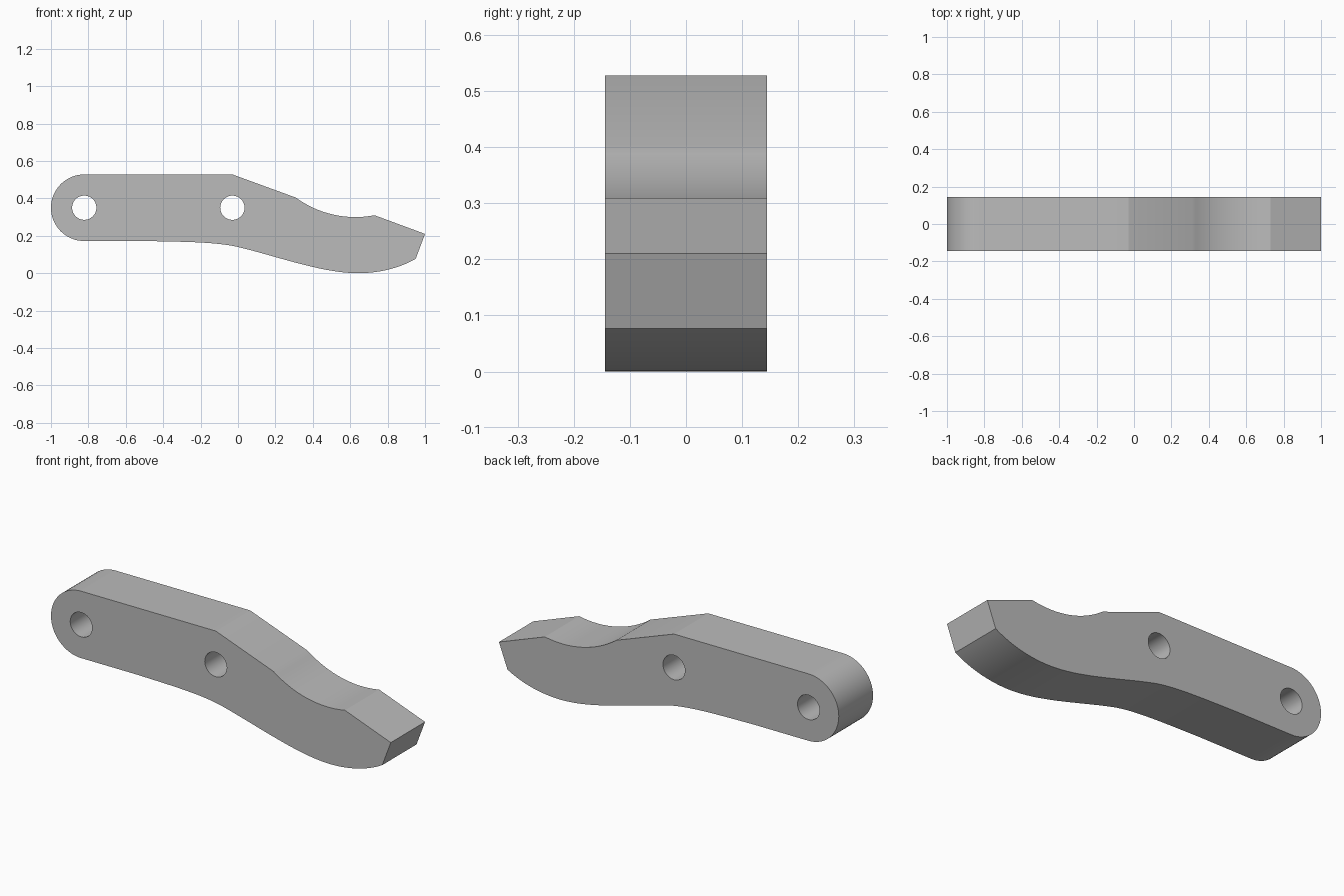
import bpy
import bmesh
from math import cos, sin, pi, atan2
from mathutils import Vector
from mathutils.geometry import interpolate_bezier

cube = bpy.data.objects.get("Cube")
if cube:
    bpy.data.objects.remove(cube, do_unlink=True)

HALF_WIDTH = 0.144
PIVOTS = [(-0.822, 0.35), (-0.03, 0.35)]
HOLE_RADIUS = 0.065


def arc(cx, cz, r, a0, a1, n):
    """Points on a circle from angle a0 to a1, ends included."""
    angles = [a0 + (a1 - a0) * i / n for i in range(n + 1)]
    return [(cx + r * cos(a), cz + r * sin(a)) for a in angles]


def bezier(p0, h0, h1, p1, n=16):
    """Points on a curve, without its first point."""
    pts = interpolate_bezier(Vector(p0), Vector(h0), Vector(h1), Vector(p1), n)
    return [tuple(p[:2]) for p in pts[1:]]


# Outline, clockwise: round end, straight top, scooped notch, tip, curved belly
cx, cz = -0.822, 0.35
outline = arc(cx, cz, 0.178, 1.5 * pi, 0.5 * pi, 32)
outline.append((-0.03, 0.528))
scoop = (0.628, 0.84)
start = atan2(0.405 - scoop[1], 0.31 - scoop[0])
end = atan2(0.31 - scoop[1], 0.73 - scoop[0])
outline += arc(*scoop, 0.54, start, end, 16)
outline += [(1.0, 0.21), (0.95, 0.077)]
outline += bezier((0.95, 0.077), (0.86, 0.025), (0.75, 0.0), (0.64, 0.0))
outline += bezier((0.64, 0.0), (0.45, 0.0), (0.2, 0.093), (0.0, 0.14))
outline += bezier((0.0, 0.14), (-0.12, 0.168), (-0.3, 0.168), (-0.5, 0.172))

# Flat plate with two pivot holes, extruded to full width
bm = bmesh.new()
loops = [outline]
loops += [arc(x, z, HOLE_RADIUS, 0, 2 * pi, 32)[:-1] for x, z in PIVOTS]
edges = []
for loop in loops:
    verts = [bm.verts.new((x, -HALF_WIDTH, z)) for x, z in loop]
    edges += [bm.edges.new((a, b)) for a, b in zip(verts, verts[1:] + verts[:1])]
bmesh.ops.triangle_fill(bm, edges=edges, use_beauty=True, normal=(0, -1, 0))
solid = bmesh.ops.extrude_face_region(bm, geom=bm.faces[:], use_keep_orig=True)
moved = [g for g in solid["geom"] if isinstance(g, bmesh.types.BMVert)]
bmesh.ops.translate(bm, verts=moved, vec=(0, 2 * HALF_WIDTH, 0))
bmesh.ops.recalc_face_normals(bm, faces=bm.faces[:])

mesh = bpy.data.meshes.new("lever_arm")
bm.to_mesh(mesh)
bm.free()
lever = bpy.data.objects.new("lever_arm", mesh)
bpy.context.collection.objects.link(lever)

# Plain grey
grey = bpy.data.materials.new("plain_grey")
grey.use_nodes = True
color = (0.5, 0.5, 0.5, 1)
grey.diffuse_color = color
grey.node_tree.nodes["Principled BSDF"].inputs["Base Color"].default_value = color
mesh.materials.append(grey)

# Smooth curved walls, crisp rims and corners
bpy.ops.object.select_all(action="DESELECT")
lever.select_set(True)
bpy.context.view_layer.objects.active = lever
bpy.ops.object.shade_smooth_by_angle(angle=pi / 12)
